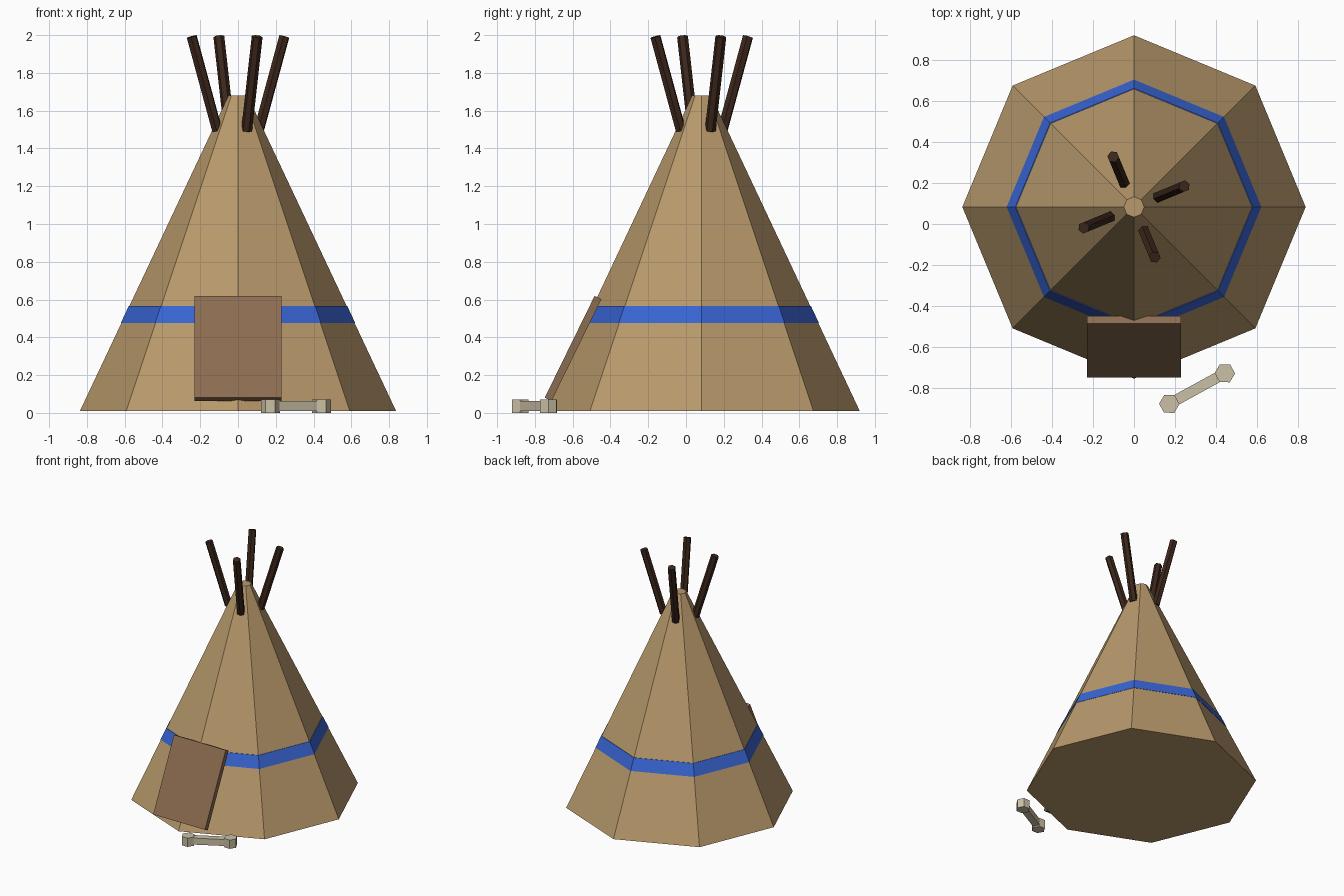
import bpy
from math import radians, cos, sin, atan2, hypot
from mathutils import Vector

if "Cube" in bpy.data.objects:
    bpy.data.objects.remove(bpy.data.objects["Cube"])

CY = 0.083  # tent centre on y


def material(name, rgb):
    m = bpy.data.materials.new(name)
    m.diffuse_color = (*rgb, 1)
    m.use_nodes = True
    m.node_tree.nodes["Principled BSDF"].inputs["Base Color"].default_value = m.diffuse_color
    return m


HIDE = material("hide", (0.48, 0.32, 0.15))
BLUE = material("blue", (0.04, 0.13, 0.65))
FLAP = material("flap", (0.26, 0.15, 0.08))
WOOD = material("wood", (0.045, 0.02, 0.011))
BONE = material("bone", (0.60, 0.53, 0.38))


def finish(name, mat):
    ob = bpy.context.object
    ob.name = name
    ob.data.materials.append(mat)
    return ob


def frustum(name, mat, sides, r1, r2, z1, z2, x=0, y=CY, turn=0):
    bpy.ops.mesh.primitive_cone_add(vertices=sides, radius1=r1, radius2=r2, depth=z2 - z1,
                                    location=(x, y, (z1 + z2) / 2), rotation=(0, 0, turn))
    return finish(name, mat)


def box(name, mat, size, loc, rot):
    bpy.ops.mesh.primitive_cube_add(size=1, location=loc, rotation=rot)
    ob = finish(name, mat)
    ob.scale = size
    return ob


def rod(name, mat, a, b, radius):
    a, b = Vector(a), Vector(b)
    rot = (b - a).to_track_quat('Z', 'Y').to_euler()
    bpy.ops.mesh.primitive_cylinder_add(vertices=6, radius=radius, depth=(b - a).length,
                                        location=(a + b) / 2, rotation=rot)
    return finish(name, mat)


# Eight-sided tent cover and its slightly raised painted band
frustum("tent_cover", HIDE, 8, 0.837, 0.05, 0.01, 1.68)
frustum("painted_band", BLUE, 8, 0.621, 0.579, 0.475, 0.565)

# Door flap leaning on the front
box("door_flap", FLAP, (0.46, 0.04, 0.60), (0, -0.598, 0.341), (radians(-26.1), 0, 0))

# Poles fanning out of the top
for i in range(4):
    a = radians(22.5 + 90 * i)
    rod(f"pole_{i + 1}", WOOD,
        (0.119 * cos(a), CY + 0.119 * sin(a), 1.495),
        (0.265 * cos(a), CY + 0.265 * sin(a), 1.992), 0.029)

# Bone on the ground by the door
ends = [(0.172, -0.877), (0.443, -0.728)]
dx, dy = ends[1][0] - ends[0][0], ends[1][1] - ends[0][1]
turn = atan2(dy, dx)
for i, (x, y) in enumerate(ends):
    frustum(f"bone_end_{i + 1}", BONE, 6, 0.05, 0.05, 0.0, 0.07, x, y, turn)
box("bone_shaft", BONE, (hypot(dx, dy), 0.052, 0.052),
    ((ends[0][0] + ends[1][0]) / 2, (ends[0][1] + ends[1][1]) / 2, 0.036), (0, 0, turn))
